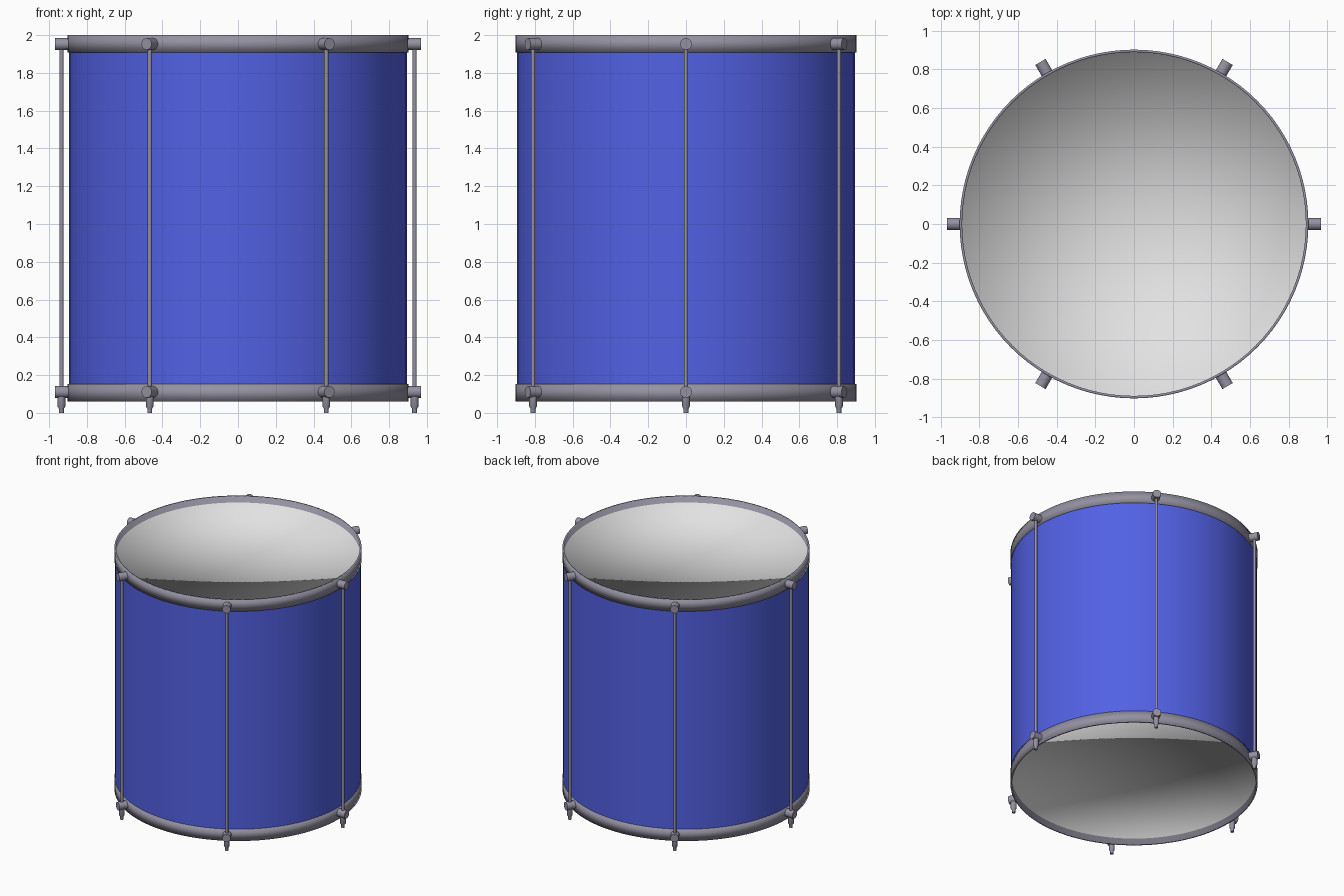
import bpy, math
from mathutils import Matrix

if "Cube" in bpy.data.objects:
    bpy.data.objects.remove(bpy.data.objects["Cube"])

SEG = 96


def material(name, rgb):
    m = bpy.data.materials.new(name)
    m.diffuse_color = (*rgb, 1)
    m.use_nodes = True
    m.node_tree.nodes["Principled BSDF"].inputs["Base Color"].default_value = m.diffuse_color
    return m


BLUE = material("blue_shell", (0.085, 0.120, 0.78))
METAL = material("grey_metal", (0.30, 0.285, 0.36))
WHITE = material("white_skin", (0.76, 0.76, 0.76))


def lathe(name, profile, mats, seg, skin=None):
    """Spin (radius, z) points about z; points run outward on top, down outside.
    Profile span number `skin` takes the second material."""
    verts, rings, faces, index = [], [], [], []
    for r, z in profile:
        n = 1 if r == 0 else seg
        rings.append([len(verts) + i % n for i in range(seg)])
        verts += [(r * math.cos(math.tau * i / seg), r * math.sin(math.tau * i / seg), z)
                  for i in range(n)]
    for j in range(len(rings) - 1):
        a, b = rings[j], rings[j + 1]
        for i in range(seg):
            k = (i + 1) % seg
            faces.append(list(dict.fromkeys((a[i], b[i], b[k], a[k]))))
            index.append(1 if j == skin else 0)
    me = bpy.data.meshes.new(name)
    me.from_pydata(verts, [], faces)
    for m in mats:
        me.materials.append(m)
    for p, i in zip(me.polygons, index):
        p.material_index = i
        p.use_smooth = True
    ob = bpy.data.objects.new(name, me)
    bpy.context.collection.objects.link(ob)
    return ob


def sharpen(ob):
    bpy.ops.object.select_all(action='DESELECT')
    ob.select_set(True)
    bpy.context.view_layer.objects.active = ob
    bpy.ops.object.shade_smooth_by_angle(angle=math.radians(35))


def around(ob, local=Matrix()):
    """Place six linked copies of a part around the drum."""
    base = ob.name
    for i in range(6):
        o = ob if i == 0 else ob.copy()
        if i:
            o.name = f"{base}_{i + 1}"
            bpy.context.collection.objects.link(o)
        o.matrix_world = Matrix.Rotation(i * math.tau / 6, 4, 'Z') @ local


# drum shell
lathe("shell", [(0.896, 1.93), (0.896, 0.13)], [BLUE], SEG)

# hoops, each welded to its skin so the shading flows from rim to skin
top = [(0, 1.95), (0.889, 1.95), (0.889, 2.0), (0.902, 2.0), (0.902, 1.908), (0.894, 1.908)]
bottom = [(r, 2.06 - z) for r, z in reversed(top)]
lathe("top_hoop_and_skin", top, [METAL, WHITE], SEG, skin=0)
lathe("bottom_hoop_and_skin", bottom, [METAL, WHITE], SEG, skin=len(bottom) - 2)

# round lugs pointing outward from both hoops
for name, z in (("top_lug", 1.953), ("bottom_lug", 0.111)):
    lug = lathe(name, [(0, 0.968), (0.031, 0.968), (0.031, 0.893), (0, 0.893)], [METAL], 24)
    sharpen(lug)
    around(lug, Matrix.Translation((0, 0, z)) @ Matrix.Rotation(math.pi / 2, 4, 'Y'))

# tension rods
rod = lathe("tension_rod", [(0.011, 1.95), (0.011, 0.1)], [METAL], 16)
around(rod, Matrix.Translation((0.935, 0, 0)))

# stepped nuts under the bottom lugs
nut = lathe("rod_nut", [(0, 0.1), (0.021, 0.1), (0.021, 0.035), (0.013, 0.022),
                        (0.013, 0), (0, 0)], [METAL], 16)
sharpen(nut)
around(nut, Matrix.Translation((0.935, 0, 0)))
